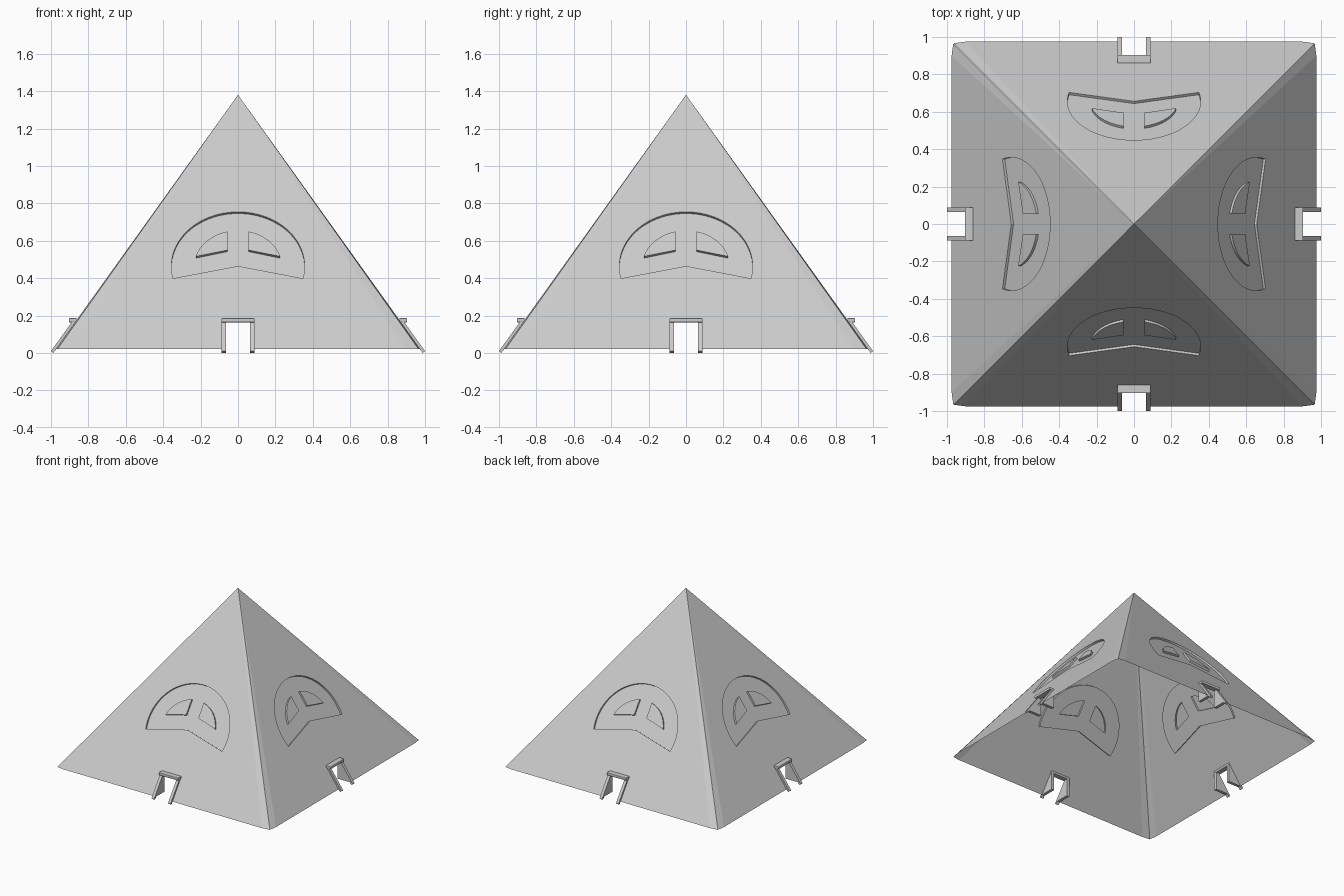
import bpy, bmesh, math
from mathutils import Vector, Matrix

cube = bpy.data.objects.get("Cube")
if cube:
    bpy.data.objects.remove(cube, do_unlink=True)

grey = bpy.data.materials.new("plain grey")
grey.use_nodes = True
grey.diffuse_color = (0.6, 0.6, 0.6, 1)
grey.node_tree.nodes["Principled BSDF"].inputs["Base Color"].default_value = (0.6, 0.6, 0.6, 1)

HALF, BASE, APEX = 0.975, 0.02, 1.38
SLANT = math.hypot(HALF, APEX - BASE)
UP = Vector((0, HALF, APEX - BASE)) / SLANT
OUT = Vector((0, -UP.z, UP.y))
DEPTH = 0.015
CENTRE = (0.465 - BASE) / UP.z     # emblem centre, measured up the slope
SLOPE = 0.235                      # fall of the emblem's lower edges


def finish(bm, name):
    mesh = bpy.data.meshes.new(name)
    bm.to_mesh(mesh)
    bm.free()
    mesh.materials.append(grey)
    obj = bpy.data.objects.new(name, mesh)
    bpy.context.collection.objects.link(obj)
    return obj


def loop(bm, points, depth=0.0):
    """Closed ring of edges on the flat wall pattern."""
    verts = [bm.verts.new((x, v, depth)) for x, v in points]
    edges = [bm.edges.new((verts[i - 1], verts[i])) for i in range(len(verts))]
    return verts, edges


def fill(bm, edges):
    made = bmesh.ops.triangle_fill(bm, edges=edges, use_beauty=True)
    for f in made["geom"]:
        if isinstance(f, bmesh.types.BMFace):
            f.normal_update()
            if f.normal.z < 0:
                f.normal_flip()


def step(bm, high, low, raised):
    """Short wall between the surface ring and the recessed ring."""
    for i in range(len(high)):
        quad = [high[i - 1], high[i], low[i], low[i - 1]]
        bm.faces.new(quad if raised is False else quad[::-1])


def arc(radius, a, b, n):
    return [(radius * math.cos(a + (b - a) * i / n),
             CENTRE + radius * math.sin(a + (b - a) * i / n)) for i in range(n + 1)]


def emblem_outline():
    dip = math.atan(SLOPE)
    return arc(0.356, -dip, math.pi + dip, 48) + [(0, CENTRE)]


def eye_outline(side):
    r, inner, lift = 0.234, 0.055, 0.118
    start = math.atan2(0.063, 0.225)
    pts = arc(r, start, math.acos(inner / r), 14)
    pts.append((inner, CENTRE + lift - SLOPE * inner))
    return pts if side > 0 else [(-x, v) for x, v in reversed(pts)]


# Sloping wall with doorway, recessed emblem and two flush eye islands
def build_wall(name, turn):
    bm = bmesh.new()
    door, head, flat = 0.065, 0.195, 0.9
    right = [(door, 0), (flat, 0)]
    outline = [(door, head)] + right + [(0, SLANT)]
    outline += [(-x, v) for x, v in reversed(right)] + [(-door, head)]
    rim, rim_edges = loop(bm, outline)
    top, top_edges = loop(bm, emblem_outline())
    floor, floor_edges = loop(bm, emblem_outline(), -DEPTH)
    fill(bm, rim_edges + top_edges)
    eye_edges = []
    for side in (1, -1):
        high, high_edges = loop(bm, eye_outline(side))
        low, low_edges = loop(bm, eye_outline(side), -DEPTH)
        fill(bm, high_edges)
        eye_edges += low_edges
        step(bm, high, low, True)
    fill(bm, floor_edges + eye_edges)
    step(bm, top, floor, False)
    for v in bm.verts:
        x, up, depth = v.co
        v.co = Vector((x, -HALF, BASE)) + UP * up + OUT * depth
    # Narrow slivers that ease the wall into the corners
    tip = rim[3]
    for side, vert in ((1, rim[2]), (-1, rim[4])):
        corner = bm.verts.new((side * 0.966, -0.966, BASE))
        bm.faces.new((tip, vert, corner) if side < 0 else (tip, corner, vert)).normal_update()
    for f in bm.faces:
        f.normal_update()
        if len(f.verts) == 3 and f.normal.dot(OUT) < 0:
            f.normal_flip()
    bm.transform(turn)
    finish(bm, name)


# Door frame: two wedge-shaped jambs under a rounded lintel
def build_door(name, turn):
    profile = [(-1, 0.01), (-0.885, 0.17), (-0.862, 0.17),
               (-0.862, 0.02), (-0.972, 0.02), (-0.988, 0)]
    bm = bmesh.new()
    for x in (-0.087, 0.063):
        face = bm.faces.new([bm.verts.new((x, y, z)) for y, z in profile])
        side = bmesh.ops.extrude_face_region(bm, geom=[face])["geom"]
        bmesh.ops.translate(bm, vec=(0.024, 0, 0),
                            verts=[g for g in side if isinstance(g, bmesh.types.BMVert)])
    bmesh.ops.recalc_face_normals(bm, faces=bm.faces)
    bm.transform(turn)
    finish(bm, name + "_jambs")

    bm = bmesh.new()
    size = Matrix.Diagonal((0.178, 0.045, 0.022, 1))
    bmesh.ops.create_cube(bm, size=1, matrix=Matrix.Translation((0, -0.882, 0.175)) @ size)
    bmesh.ops.bevel(bm, geom=bm.edges[:], offset=0.004, segments=2, affect='EDGES', profile=0.5)
    bm.transform(turn)
    finish(bm, name + "_lintel")


for i, place in enumerate(("front", "left", "back", "right")):
    turn = Matrix.Rotation(i * math.pi / 2, 4, 'Z')
    build_wall(place + "_wall", turn)
    build_door(place + "_door", turn)
